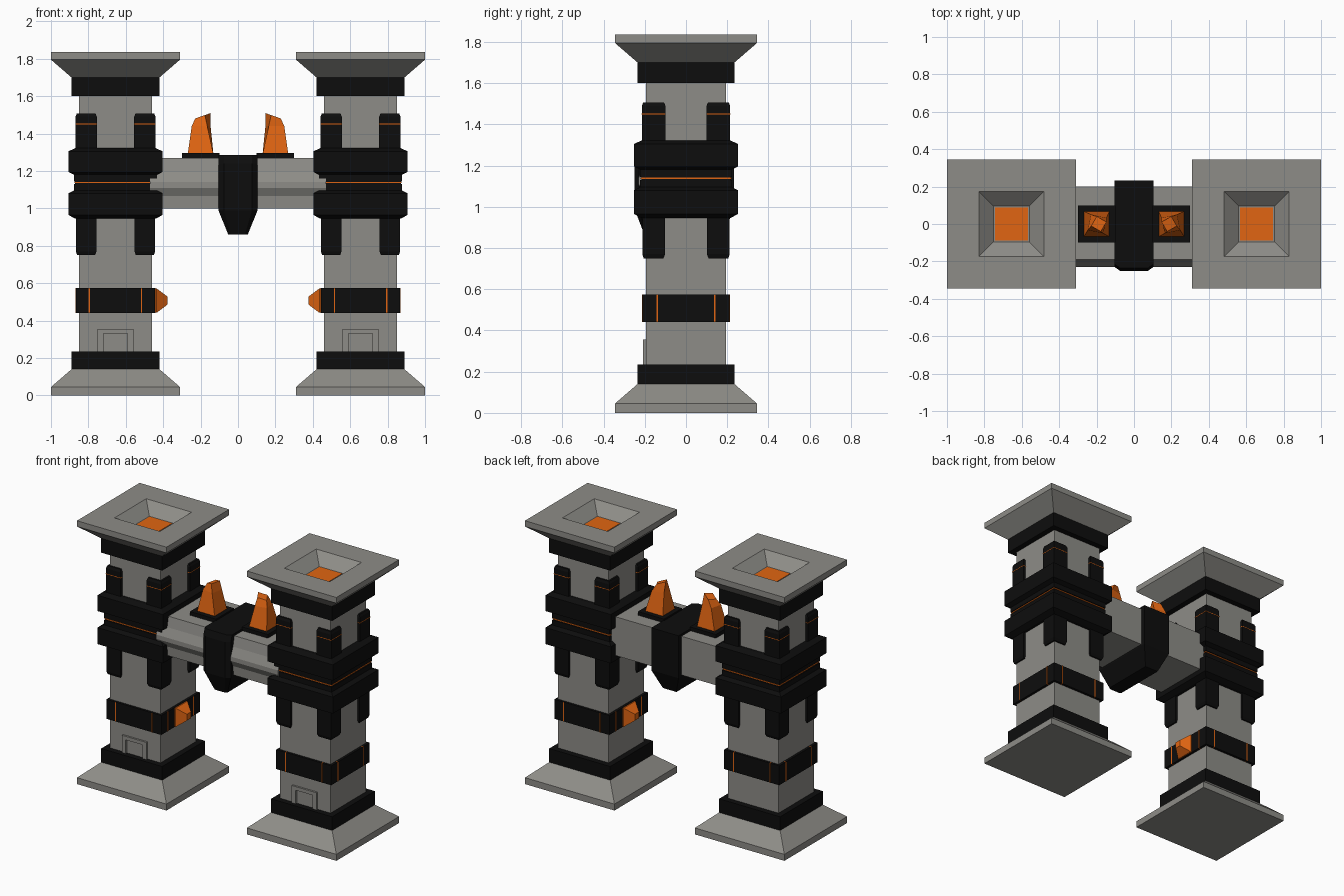
import bpy, bmesh, math

if "Cube" in bpy.data.objects:
    bpy.data.objects.remove(bpy.data.objects["Cube"])


def material(name, rgb):
    m = bpy.data.materials.new(name)
    m.diffuse_color = (*rgb, 1)
    m.use_nodes = True
    m.node_tree.nodes["Principled BSDF"].inputs["Base Color"].default_value = m.diffuse_color
    return m


STONE = material("grey stone", (0.27, 0.265, 0.245))
BLACK = material("black metal", (0.004, 0.004, 0.004))
ORANGE = material("orange crystal", (0.75, 0.13, 0.006))


def loft(name, rings, mat):
    """Closed solid through a list of equally sized point rings."""
    bm = bmesh.new()
    vs = [[bm.verts.new(p) for p in r] for r in rings]
    n = len(vs[0])
    for a, b in zip(vs, vs[1:]):
        for i in range(n):
            j = (i + 1) % n
            bm.faces.new((a[i], a[j], b[j], b[i]))
    bm.faces.new(vs[0])
    bm.faces.new(vs[-1])
    bmesh.ops.recalc_face_normals(bm, faces=bm.faces)
    me = bpy.data.meshes.new(name)
    bm.to_mesh(me)
    bm.free()
    me.materials.append(mat)
    ob = bpy.data.objects.new(name, me)
    bpy.context.collection.objects.link(ob)
    return ob


def rect(cx, cy, z, hx, hy):
    return [(cx - hx, cy - hy, z), (cx + hx, cy - hy, z),
            (cx + hx, cy + hy, z), (cx - hx, cy + hy, z)]


def stack(name, cx, cy, sections, mat):
    """Square tower of (height, half width) sections."""
    return loft(name, [rect(cx, cy, z, h, h) for z, h in sections], mat)


def box(name, x0, x1, y0, y1, z0, z1, mat):
    cx, cy, hx, hy = (x0 + x1) / 2, (y0 + y1) / 2, (x1 - x0) / 2, (y1 - y0) / 2
    return loft(name, [rect(cx, cy, z0, hx, hy), rect(cx, cy, z1, hx, hy)], mat)


for s, side in ((-1, "left"), (1, "right")):
    cx = s * 0.655

    # Stone pillar: foot, shaft and flared capital with a sloped recess
    stack(side + "_foot", cx, 0, [(0, 0.345), (0.045, 0.345), (0.14, 0.235)], STONE)
    stack(side + "_shaft", cx, 0, [(0.14, 0.195), (1.7, 0.195)], STONE)
    stack(side + "_capital", cx, 0, [(1.7, 0.235), (1.795, 0.345), (1.835, 0.345),
                                     (1.835, 0.175), (1.765, 0.095)], STONE)
    stack(side + "_top_ember", cx, 0, [(1.762, 0.087), (1.768, 0.087)], ORANGE)

    # Black collars
    stack(side + "_lower_collar", cx, 0, [(0.14, 0.235), (0.235, 0.235)], BLACK)
    stack(side + "_upper_collar", cx, 0, [(1.6, 0.235), (1.7, 0.235)], BLACK)
    stack(side + "_middle_collar", cx, 0,
          [(0.945, 0.215), (0.965, 0.252), (1.08, 0.252), (1.095, 0.222),
           (1.13, 0.222), (1.13, 0.216), (1.145, 0.216), (1.145, 0.222),
           (1.18, 0.222), (1.195, 0.252), (1.305, 0.252), (1.322, 0.215)], BLACK)
    stack(side + "_collar_seam", cx, 0, [(1.135, 0.22), (1.141, 0.22)], ORANGE)
    stack(side + "_gem_band", cx, 0, [(0.44, 0.212), (0.575, 0.212)], BLACK)

    # Corner brackets above and below the middle collar, with thin glowing lines
    for i in (-1, 1):
        for j in (-1, 1):
            px, py = cx + i * 0.157, j * 0.157
            stack(side + "_upper_bracket", px, py,
                  [(1.3, 0.057), (1.49, 0.057), (1.507, 0.05)], BLACK)
            stack(side + "_lower_bracket", px, py,
                  [(0.75, 0.048), (0.77, 0.055), (0.96, 0.055)], BLACK)
            stack(side + "_bracket_line", px, py, [(1.449, 0.058), (1.453, 0.058)], ORANGE)

    # Glowing slits on the gem band
    for k in (-0.14, 0.14):
        box(side + "_band_slit", cx + k - 0.003, cx + k + 0.003, -0.214, 0.214,
            0.44, 0.575, ORANGE)
        box(side + "_band_side_slit", cx - 0.214, cx + 0.214, k - 0.003, k + 0.003,
            0.44, 0.575, ORANGE)

    # Gem on the inner face of the band
    loft(side + "_side_gem",
         [[(s * x, a * h, 0.507 + b * h) for a, b in ((-1, -1), (1, -1), (1, 1), (-1, 1))]
          for x, h in ((0.45, 0.065), (0.435, 0.065), (0.378, 0.022))], ORANGE)

    # Small raised door frame at the front
    for x0, x1, z0, z1 in ((-0.095, -0.065, 0.23, 0.355), (0.065, 0.095, 0.23, 0.355),
                           (-0.065, 0.065, 0.33, 0.355)):
        box(side + "_door_frame", cx + x0, cx + x1, -0.208, -0.19, z0, z1, STONE)

    # Crystal and its pad on the beam
    box(side + "_crystal_pad", s * 0.2 - 0.1, s * 0.2 + 0.1, -0.1, 0.1, 1.26, 1.296, BLACK)
    rings = []
    for z, r, twist, shift, tilt in ((1.29, 0.097, 0, 0, 0), (1.44, 0.06, 12, 0.003, 0),
                                     (1.495, 0.042, 30, 0.012, 0.35)):
        ring = []
        for k in range(4):
            a = math.radians(45 + 90 * k + twist)
            dx = r * math.cos(a)
            ring.append((s * (0.2 - shift + dx), r * math.sin(a), z - tilt * dx))
        rings.append(ring)
    loft(side + "_crystal", rings, ORANGE)

# Beam: flat back, top and bottom, ridged front
profile = [(0.2, 1.0), (0.2, 1.27), (-0.19, 1.27), (-0.205, 1.2),
           (-0.23, 1.14), (-0.23, 1.11), (-0.205, 1.065), (-0.2, 1.0)]
loft("cross_beam", [[(x, y, z) for y, z in profile] for x in (-0.47, 0.47)], STONE)

# Keystone block clasping the beam, chamfered at the front and tapered below
def key_ring(z, hx, y0, y1, c):
    return [(-hx + c, y0, z), (hx - c, y0, z), (hx, y0 + c * 0.7, z),
            (hx, y1, z), (-hx, y1, z), (-hx, y0 + c * 0.7, z)]


loft("keystone", [key_ring(0.86, 0.052, -0.2, 0.18, 0.015),
                  key_ring(0.99, 0.105, -0.25, 0.232, 0.03),
                  key_ring(1.24, 0.105, -0.25, 0.232, 0.03),
                  key_ring(1.285, 0.105, -0.235, 0.232, 0.03)], BLACK)
